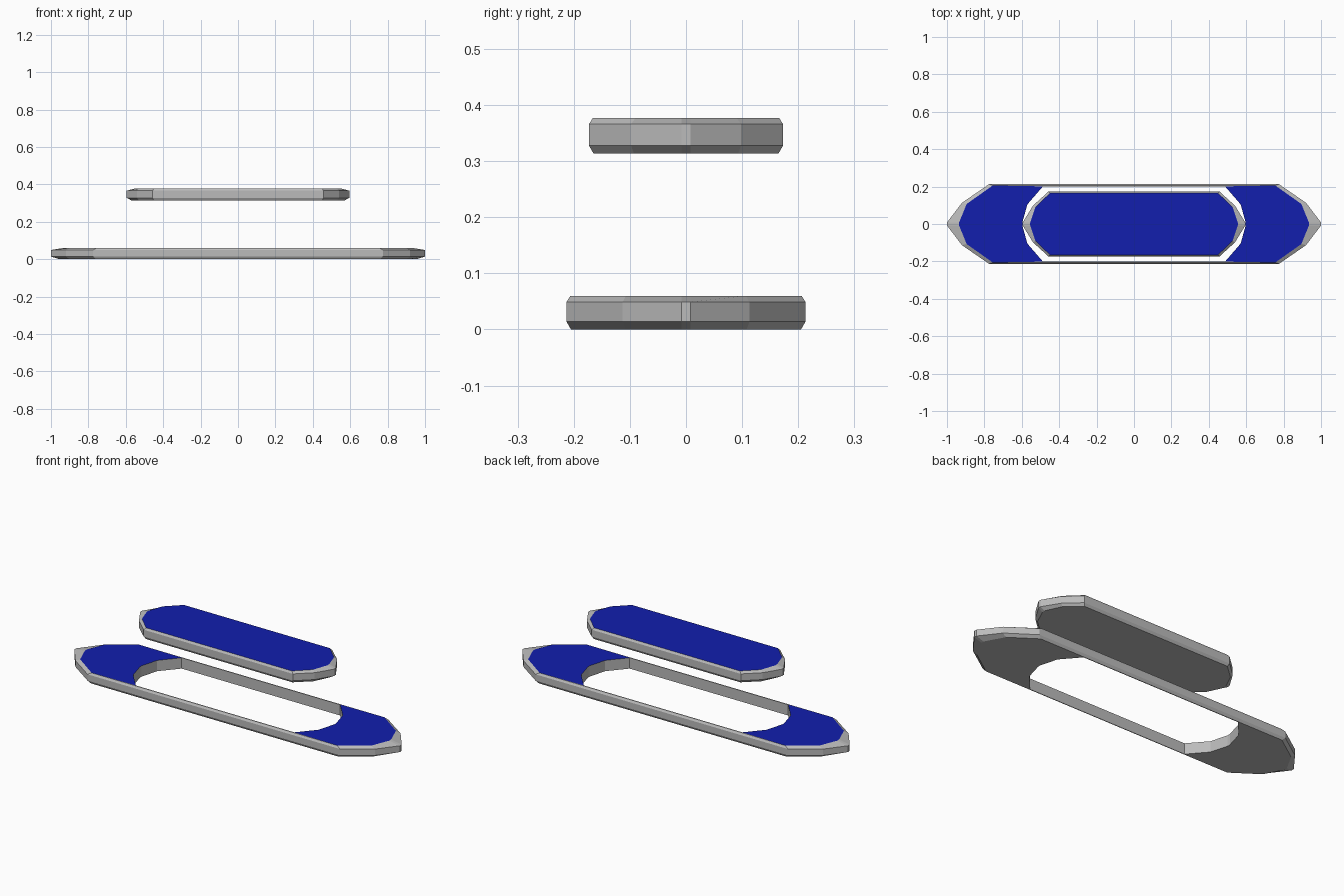
import bpy, bmesh

if "Cube" in bpy.data.objects:
    bpy.data.objects.remove(bpy.data.objects["Cube"])

blue = bpy.data.materials.new("blue_panel")
blue.diffuse_color = (0.006, 0.013, 0.42, 1)
blue.use_nodes = True
blue.node_tree.nodes["Principled BSDF"].inputs["Base Color"].default_value = blue.diffuse_color
grey = bpy.data.materials.new("grey_body")
grey.diffuse_color = (0.5, 0.5, 0.5, 1)
grey.use_nodes = True
grey.node_tree.nodes["Principled BSDF"].inputs["Base Color"].default_value = grey.diffuse_color


def outline(quarter, z):
    """Mirror three quarter points (tip, shoulder, corner) into a 12-point loop."""
    q = quarter
    pts = list(q)
    pts += [(-x, y) for x, y in reversed(q)]
    pts += [(-x, -y) for x, y in q]
    pts += [(x, -y) for x, y in reversed(q)]
    return [(x, y, z) for x, y in pts]


def loft(name, rings, closed, top_ring):
    """Skin 12-point rings; closed wraps back to the first, otherwise caps the ends."""
    bm = bmesh.new()
    loops = [[bm.verts.new(p) for p in outline(q, z)] for q, z in rings]
    n, m = 12, len(loops)
    for r in range(m if closed else m - 1):
        a, b = loops[r], loops[(r + 1) % m]
        for i in range(n):
            j = (i + 1) % n
            f = bm.faces.new((a[i], a[j], b[j], b[i]))
            # end panels are blue, the thin long rails (segments 2 and 8) stay grey
            f.material_index = int(closed and r == top_ring and i not in (2, 8))
    if not closed:
        bm.faces.new(loops[0][::-1])
        bm.faces.new(loops[-1]).material_index = 1
    bmesh.ops.recalc_face_normals(bm, faces=bm.faces)
    mesh = bpy.data.meshes.new(name)
    bm.to_mesh(mesh)
    bm.free()
    mesh.materials.append(grey)
    mesh.materials.append(blue)
    obj = bpy.data.objects.new(name, mesh)
    bpy.context.collection.objects.link(obj)
    return obj


# Lower frame: bevelled outer wall, long hole, blue ends
outer = [(1.0, 0.008), (0.92, 0.113), (0.775, 0.213)]
outer_bottom = [(0.955, 0.008), (0.90, 0.108), (0.76, 0.205)]
outer_top = [(0.935, 0.008), (0.895, 0.107), (0.755, 0.206)]
hole = [(0.597, 0.008), (0.57, 0.105), (0.487, 0.201)]
loft("lower_frame", [(hole, 0.0), (outer_bottom, 0.0), (outer, 0.014),
                     (outer, 0.049), (outer_top, 0.06), (hole, 0.06)], True, 4)

# Upper plate: solid bevelled slab with blue top, floating over the hole
plate = [(0.595, 0.008), (0.54, 0.098), (0.458, 0.173)]
plate_bottom = [(0.57, 0.008), (0.53, 0.093), (0.45, 0.165)]
plate_top = [(0.555, 0.008), (0.527, 0.09), (0.448, 0.166)]
loft("upper_plate", [(plate_bottom, 0.314), (plate, 0.328),
                     (plate, 0.366), (plate_top, 0.377)], False, None)
